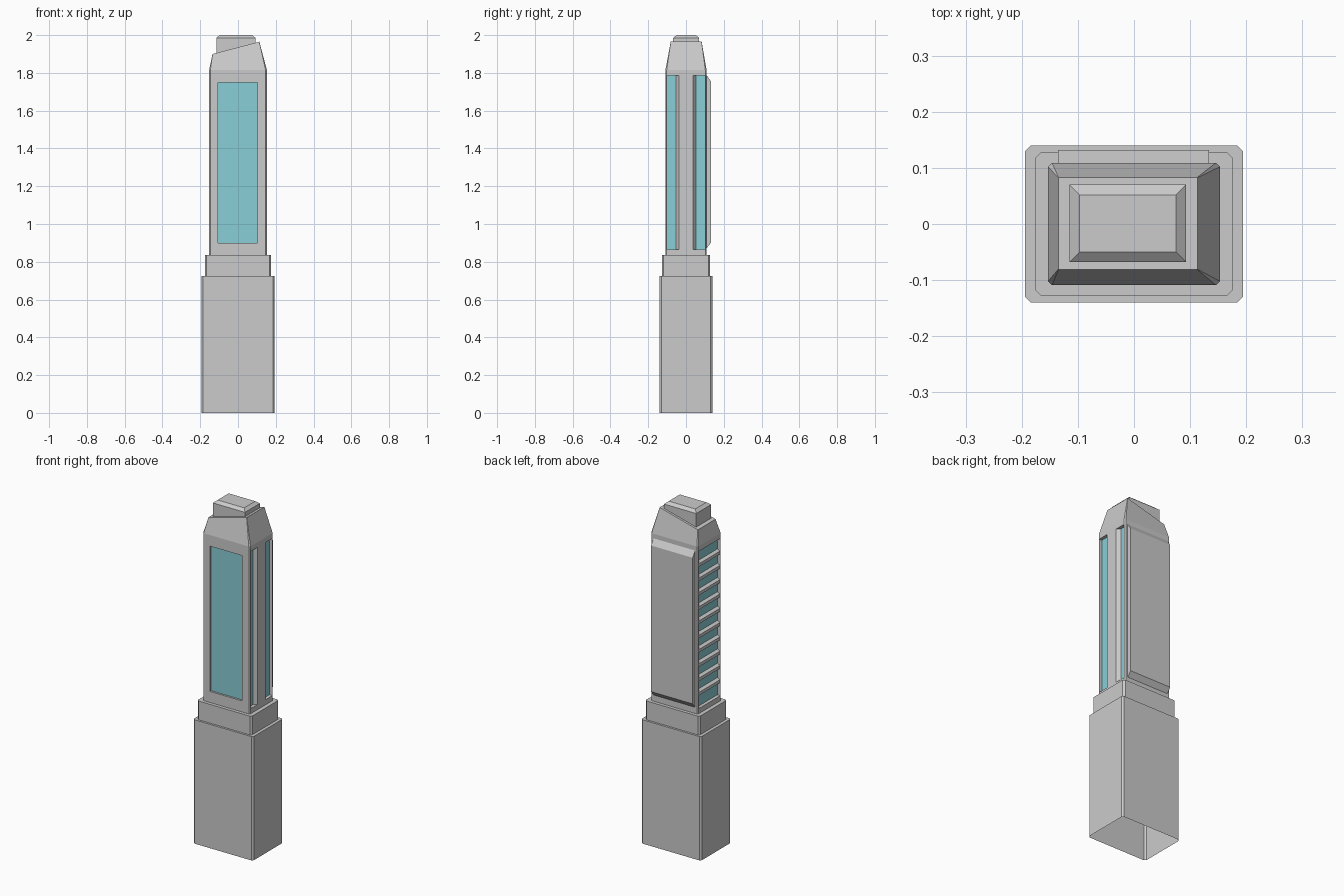
import bpy, bmesh

if "Cube" in bpy.data.objects:
    bpy.data.objects.remove(bpy.data.objects["Cube"])

glass = bpy.data.materials.new("teal_glass")
glass.diffuse_color = (0.25, 0.62, 0.68, 1)
glass.use_nodes = True
glass.node_tree.nodes["Principled BSDF"].inputs["Base Color"].default_value = glass.diffuse_color


def make_object(name, bm, mat=None):
    bmesh.ops.recalc_face_normals(bm, faces=bm.faces[:])
    mesh = bpy.data.meshes.new(name)
    bm.to_mesh(mesh)
    bm.free()
    ob = bpy.data.objects.new(name, mesh)
    bpy.context.collection.objects.link(ob)
    if mat:
        mesh.materials.append(mat)
    return ob


def ring(x0, x1, y0, y1, z, c=0.0):
    """Rectangle ring with chamfered corners; z is a number or a function of x."""
    if c:
        pts = [(x0 + c, y0), (x1 - c, y0), (x1, y0 + c), (x1, y1 - c),
               (x1 - c, y1), (x0 + c, y1), (x0, y1 - c), (x0, y0 + c)]
    else:
        pts = [(x0, y0), (x1, y0), (x1, y1), (x0, y1)]
    return [(x, y, z(x) if callable(z) else z) for x, y in pts]


def loft(name, rings, mat=None):
    bm = bmesh.new()
    loops = [[bm.verts.new(p) for p in r] for r in rings]
    n = len(loops[0])
    for a, b in zip(loops, loops[1:]):
        for i in range(n):
            j = (i + 1) % n
            bm.faces.new((a[i], a[j], b[j], b[i]))
    bm.faces.new(loops[0][::-1])
    bm.faces.new(loops[-1])
    return make_object(name, bm, mat)


def plane(name, pts, mat):
    bm = bmesh.new()
    bm.faces.new([bm.verts.new(p) for p in pts])
    return make_object(name, bm, mat)


def cut(target, cutter):
    mod = target.modifiers.new("cut", 'BOOLEAN')
    mod.operation = 'DIFFERENCE'
    mod.solver = 'EXACT'
    mod.object = cutter
    bpy.context.view_layer.objects.active = target
    bpy.ops.object.modifier_apply(modifier=mod.name)
    bpy.data.objects.remove(cutter)


# Stepped tower shell with tapered, slanted shoulder
def slant(x):
    return 1.90 + (x + 0.135) * 0.065 / 0.248


BW, BD = 0.153, 0.109
shell = loft("tower_shell", [
    ring(-0.194, 0.194, -0.14, 0.14, 0, 0.01),
    ring(-0.194, 0.194, -0.14, 0.14, 0.725, 0.01),
    ring(-0.176, 0.176, -0.128, 0.128, 0.725, 0.01),
    ring(-0.176, 0.176, -0.128, 0.128, 0.835, 0.01),
    ring(-BW, BW, -BD, BD, 0.835, 0.007),
    ring(-BW, BW, -BD, BD, 1.815, 0.007),
    ring(-0.135, 0.113, -0.081, 0.083, slant, 0.0005),
])

# Front window recess, right side slots, left louvre recess
Z0, Z1, DEPTH = 0.865, 1.785, 0.02
cut(shell, loft("front_cutter", [ring(-0.105, 0.103, -0.2, -BD + 0.012, z) for z in (0.90, 1.75)]))
for s in (-1, 1):
    prof = [(BW - DEPTH, 0.053), (BW - DEPTH, 0.1), (BW + 0.02, 0.1), (BW + 0.02, 0.02)]
    cut(shell, loft("slot_cutter", [[(x, s * y, z) for x, y in prof] for z in (Z0, Z1)]))
cut(shell, loft("louvre_cutter", [ring(-0.2, -BW + DEPTH, -0.099, 0.099, z) for z in (Z0, Z1)]))

# Open underside
bm = bmesh.new()
bm.from_mesh(shell.data)
bottom = [f for f in bm.faces if all(v.co.z < 1e-4 for v in f.verts)]
bmesh.ops.delete(bm, geom=bottom, context='FACES')
bm.to_mesh(shell.data)
bm.free()

# Glass panes
y = -BD + 0.011
plane("front_window", [(-0.105, y, 0.90), (0.103, y, 0.90), (0.103, y, 1.75), (-0.105, y, 1.75)], glass)


def side_pane(name, x, y0, y1):
    plane(name, [(x, y0, Z0), (x, y1, Z0), (x, y1, Z1), (x, y0, Z1)], glass)


side_pane("right_front_pane", BW - DEPTH + 0.001, -0.1, -0.053)
side_pane("right_back_pane", BW - DEPTH + 0.001, 0.053, 0.1)
# Recalculated normals are arbitrary on the single face, so fix direction outward
side_pane("left_pane", -BW + DEPTH - 0.001, -0.099, 0.099)
for name, axis, sign in (("front_window", 1, -1), ("right_front_pane", 0, 1),
                         ("right_back_pane", 0, 1), ("left_pane", 0, -1)):
    mesh = bpy.data.objects[name].data
    if mesh.polygons[0].normal[axis] * sign < 0:
        mesh.flip_normals()

# Left louvre slats
PITCH = (Z1 - Z0) / 11
for i in range(1, 11):
    z = Z0 + i * PITCH
    xi, xo = -BW + DEPTH, -BW + 0.002
    prof = [(xi, z - 0.018), (xo, z - 0.009), (xo, z + 0.009), (xi, z + 0.018)]
    loft(f"louvre_slat_{i}", [[(x, yy, zz) for x, zz in prof] for yy in (-0.099, 0.099)])

# Raised back panel with sloped top and bottom
prof = [(0.108, 0.87), (0.132, 0.90), (0.132, 1.755), (0.108, 1.79)]
loft("back_panel", [[(x, yy, z) for yy, z in prof] for x in (-0.135, 0.134)])

# Bevelled cap
loft("top_cap", [
    ring(-0.115, 0.093, -0.068, 0.07, slant),
    ring(-0.115, 0.093, -0.068, 0.07, 1.985),
    ring(-0.097, 0.075, -0.05, 0.052, 2.0),
])
